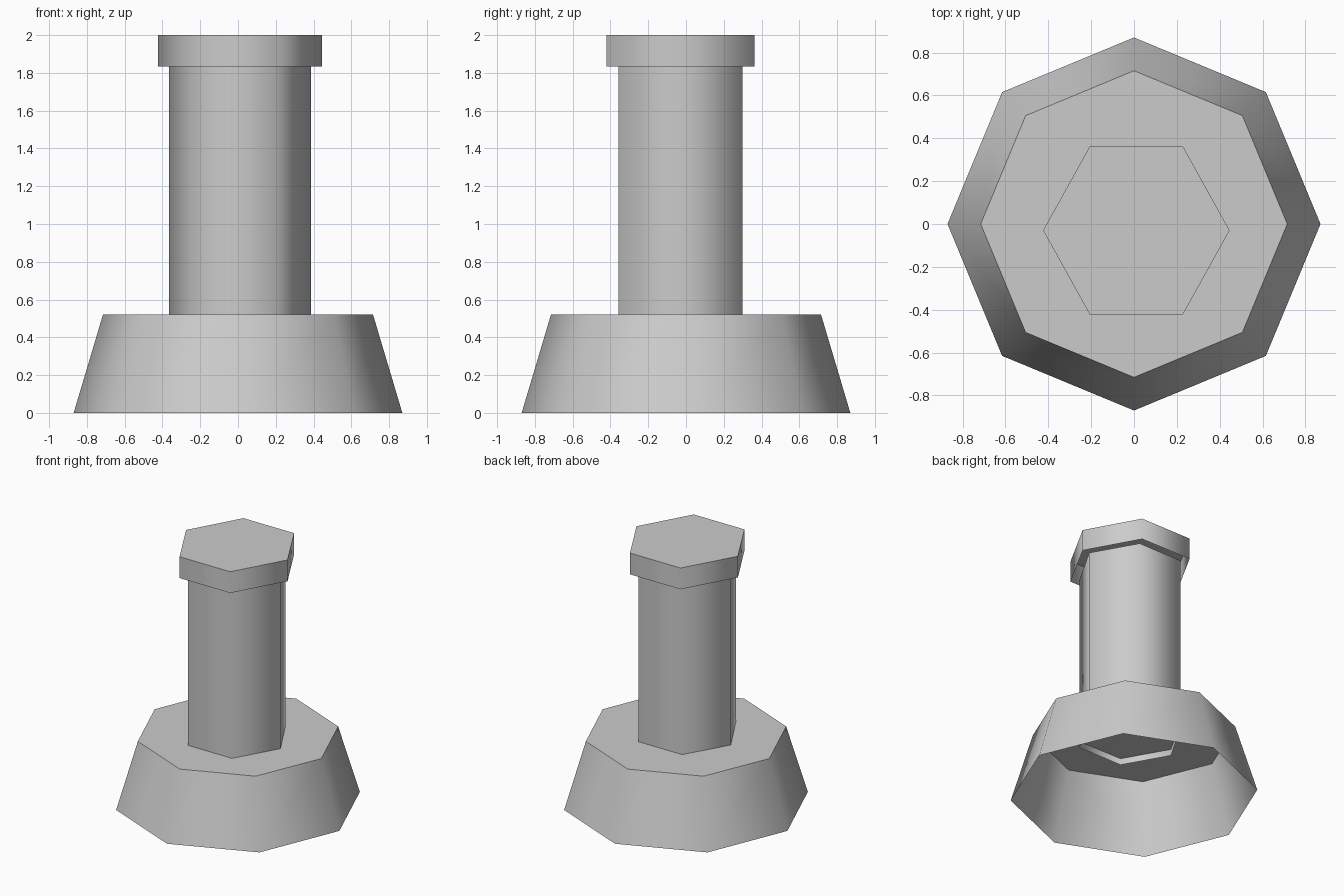
import bpy
import bmesh
import math

if "Cube" in bpy.data.objects:
    bpy.data.objects.remove(bpy.data.objects["Cube"], do_unlink=True)

GREY = (0.6, 0.6, 0.6, 1)
grey = bpy.data.materials.new("plain_grey")
grey.use_nodes = True
grey.diffuse_color = GREY
grey.node_tree.nodes["Principled BSDF"].inputs["Base Color"].default_value = GREY


def open_prism(name, sides, r_bottom, r_top, z0, z1, centre=(0, 0), y_scale=1):
    """Tapered prism with a closed top and an open underside."""
    bm = bmesh.new()
    rings = []
    for r, z in ((r_bottom, z0), (r_top, z1)):
        angles = [math.tau * i / sides for i in range(sides)]
        rings.append([bm.verts.new((centre[0] + r * math.cos(a),
                                    centre[1] + r * y_scale * math.sin(a), z))
                      for a in angles])
    low, high = rings
    for i in range(sides):
        j = (i + 1) % sides
        bm.faces.new((low[i], low[j], high[j], high[i]))
    bm.faces.new(high)
    mesh = bpy.data.meshes.new(name)
    bm.to_mesh(mesh)
    bm.free()
    mesh.materials.append(grey)
    obj = bpy.data.objects.new(name, mesh)
    bpy.context.collection.objects.link(obj)

    # Sides blend smoothly, the top rim stays crisp
    bpy.ops.object.select_all(action="DESELECT")
    obj.select_set(True)
    bpy.context.view_layer.objects.active = obj
    bpy.ops.object.shade_smooth_by_angle(angle=math.radians(65))
    return obj


# Flared octagonal foot
open_prism("base", 8, 0.87, 0.715, 0, 0.52)

# Hexagonal shaft, its lower end reaching just inside the base
axis = (0.011, -0.03)
open_prism("column", 6, 0.375, 0.375, 0.47, 1.838, axis, 1.01)

# Wider hexagonal cap
open_prism("cap", 6, 0.435, 0.435, 1.835, 2, axis, 1.04)
